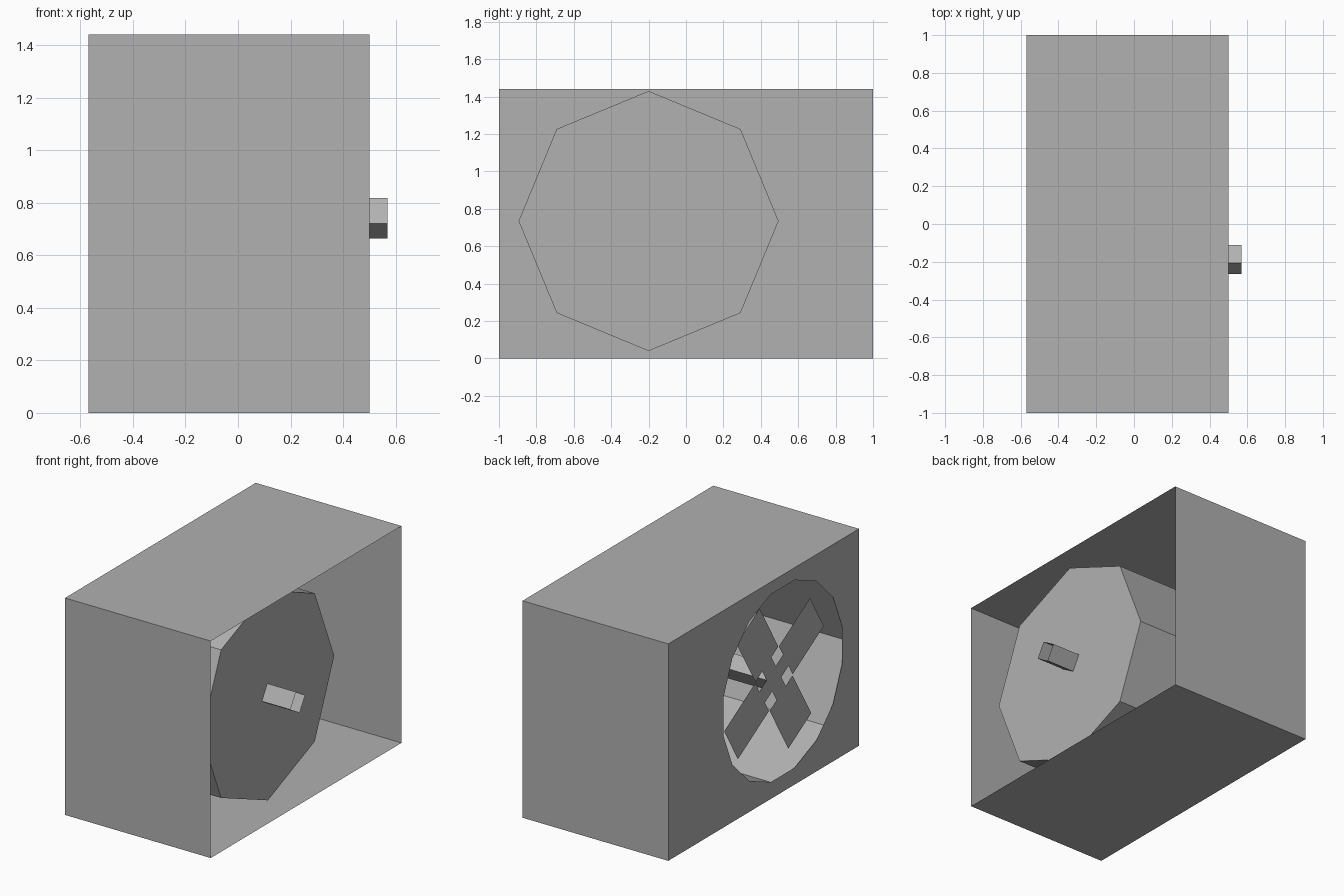
import bpy, bmesh
from math import sin, cos, pi, radians

if "Cube" in bpy.data.objects:
    bpy.data.objects.remove(bpy.data.objects["Cube"])

X0, X1 = -0.57, 0.50          # fan side panel, open side
H = 1.44
DUCT = (-0.20, 0.735)         # duct centre (y, z)
HUB = (-0.187, 0.741)         # shaft centre (y, z)
TILT = radians(59)

# Mid-grey paint shared by every part
paint = bpy.data.materials.new("grey_paint")
paint.diffuse_color = (0.44, 0.44, 0.44, 1)
paint.use_nodes = True
paint.node_tree.nodes["Principled BSDF"].inputs["Base Color"].default_value = paint.diffuse_color


def finish(name, bm):
    me = bpy.data.meshes.new(name)
    bm.to_mesh(me)
    bm.free()
    me.materials.append(paint)
    ob = bpy.data.objects.new(name, me)
    bpy.context.collection.objects.link(ob)
    return ob


def ring(bm, x, centre, radius, n, phase):
    return [bm.verts.new((x, centre[0] + radius * cos(phase + 2 * pi * i / n),
                          centre[1] + radius * sin(phase + 2 * pi * i / n)))
            for i in range(n)]


def skin(bm, a, b):
    n = len(a)
    for i in range(n):
        j = (i + 1) % n
        bm.faces.new((a[i], a[j], b[j], b[i]))


def loop_edges(bm, vs):
    return [bm.edges.new((vs[i], vs[(i + 1) % len(vs)])) for i in range(len(vs))]


def face_minus_x(bm):
    for f in bm.faces:
        f.normal_update()
        if f.normal.x > 0:
            f.normal_flip()


# Housing: thin shell, open on the +x side
bm = bmesh.new()
rect = [(-1, 0), (1, 0), (1, H), (-1, H)]
back = [bm.verts.new((X0, y, z)) for y, z in rect]
front = [bm.verts.new((X1, y, z)) for y, z in rect]
skin(bm, back, front)
bmesh.ops.recalc_face_normals(bm, faces=bm.faces)
finish("housing", bm)

# Side panel with a round 16-sided fan opening
bm = bmesh.new()
outer = [bm.verts.new((X0, y, z)) for y, z in rect]
hole = ring(bm, X0, DUCT, 0.635, 16, pi / 16)
bmesh.ops.triangle_fill(bm, use_beauty=True, use_dissolve=False, normal=(-1, 0, 0),
                        edges=loop_edges(bm, outer) + loop_edges(bm, hole))
face_minus_x(bm)
bmesh.ops.dissolve_limit(bm, angle_limit=0.01, verts=bm.verts, edges=bm.edges)
finish("fan_panel", bm)

# Octagonal duct, closed on the inner end
bm = bmesh.new()
a = ring(bm, X0, DUCT, 0.695, 8, 0)
b = ring(bm, 0.36, DUCT, 0.695, 8, 0)
skin(bm, a, b)
bm.faces.new(b)
bmesh.ops.recalc_face_normals(bm, faces=bm.faces)
finish("duct", bm)

# Square hollow drive shaft, open where it pokes out past the housing
FAN_X = -0.515
S = 0.056
bm = bmesh.new()
a = ring(bm, FAN_X, HUB, S * 2 ** 0.5, 4, TILT + pi / 4)
b = ring(bm, 0.57, HUB, S * 2 ** 0.5, 4, TILT + pi / 4)
skin(bm, a, b)
bm.faces.new(a)
bmesh.ops.recalc_face_normals(bm, faces=bm.faces)
finish("drive_shaft", bm)

# Four flat blades, each a narrow neck and a wide paddle
for k in range(4):
    t = TILT + k * pi / 2
    bm = bmesh.new()
    profile = [(S, S), (S, -S), (0.145, -S), (0.145, -0.14),
               (0.525, -0.14), (0.525, 0.14), (0.145, 0.14), (0.145, S)]
    bm.faces.new([bm.verts.new((FAN_X, HUB[0] + r * cos(t) - w * sin(t),
                                HUB[1] + r * sin(t) + w * cos(t)))
                  for r, w in profile])
    face_minus_x(bm)
    finish(f"fan_blade_{k + 1}", bm)
